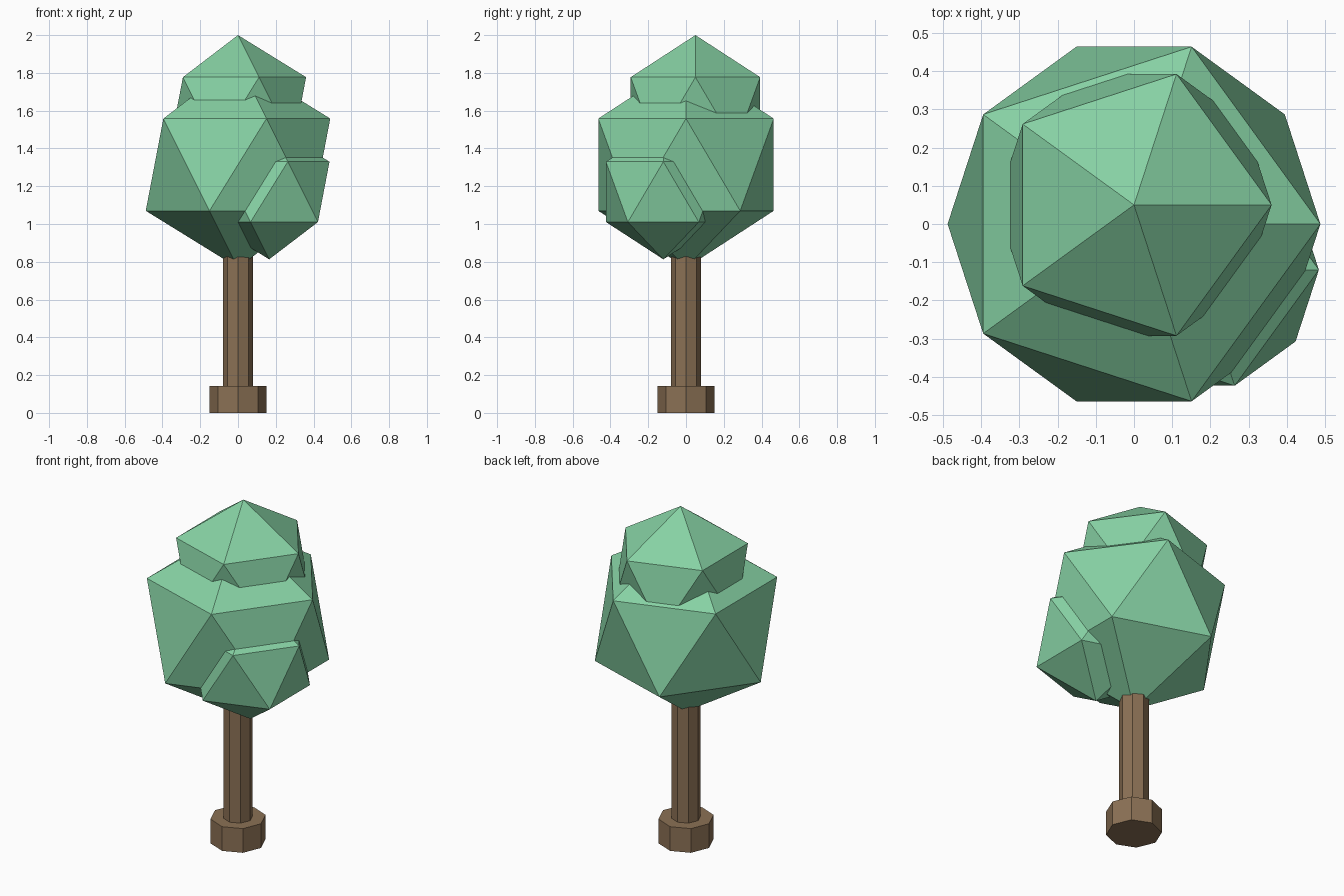
import bpy

if "Cube" in bpy.data.objects:
    bpy.data.objects.remove(bpy.data.objects["Cube"])


def material(name, rgb):
    m = bpy.data.materials.new(name)
    m.diffuse_color = (*rgb, 1)
    m.use_nodes = True
    m.node_tree.nodes["Principled BSDF"].inputs["Base Color"].default_value = m.diffuse_color
    return m


leaf_green = material("leaf green", (0.24, 0.64, 0.37))
bark_brown = material("bark brown", (0.26, 0.165, 0.09))


def finish(name, mat):
    obj = bpy.context.object
    obj.name = name
    obj.data.materials.append(mat)


def post(name, radius, z0, z1):
    # Eight-sided upright post with a corner facing front
    bpy.ops.mesh.primitive_cylinder_add(
        vertices=8, radius=radius, depth=z1 - z0, location=(0, 0, (z0 + z1) / 2))
    finish(name, bark_brown)


def leaf_ball(name, radius, location):
    # Twenty-sided low-poly foliage clump
    bpy.ops.mesh.primitive_ico_sphere_add(
        subdivisions=1, radius=radius, location=location)
    finish(name, leaf_green)


# Trunk and its wide foot
post("trunk_base", 0.15, 0, 0.143)
post("trunk", 0.08, 0.1, 0.95)

# Foliage
leaf_ball("main_foliage", 0.546, (0, 0, 1.314))
leaf_ball("top_foliage", 0.403, (0, 0.05, 1.597))
leaf_ball("side_foliage", 0.357, (0.165, -0.12, 1.17))
